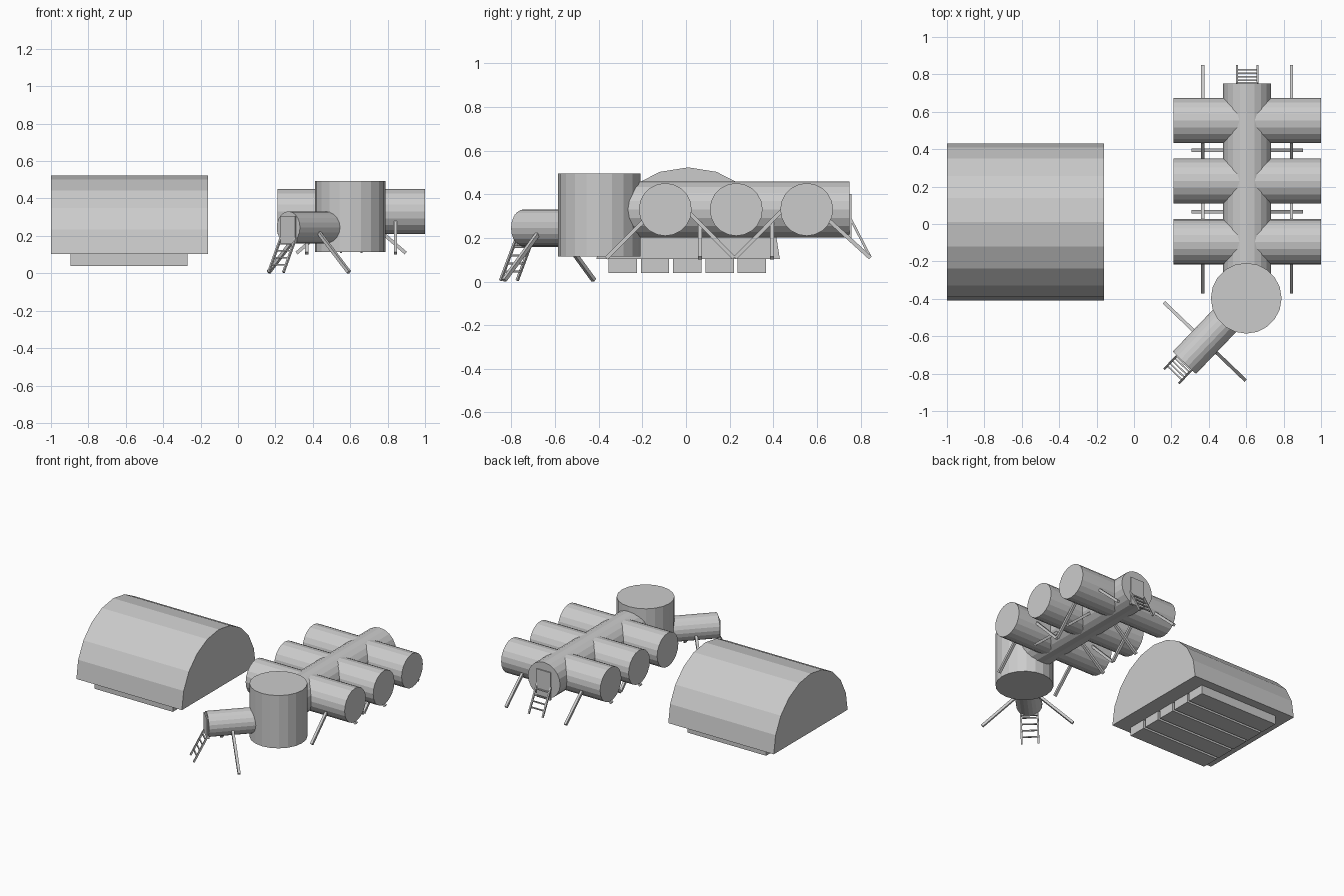
import bpy
import bmesh
import math
from mathutils import Vector

if "Cube" in bpy.data.objects:
    bpy.data.objects.remove(bpy.data.objects["Cube"], do_unlink=True)

GREY = (0.6, 0.6, 0.6, 1.0)
mat = bpy.data.materials.new("plain_grey")
mat.use_nodes = True
mat.diffuse_color = GREY
mat.node_tree.nodes["Principled BSDF"].inputs["Base Color"].default_value = GREY

SIDES = 20


def finish(name, bm):
    bmesh.ops.recalc_face_normals(bm, faces=bm.faces)
    mesh = bpy.data.meshes.new(name)
    bm.to_mesh(mesh)
    bm.free()
    mesh.materials.append(mat)
    obj = bpy.data.objects.new(name, mesh)
    bpy.context.collection.objects.link(obj)
    return obj


def align(obj, a, b):
    obj.location = (a + b) / 2
    obj.rotation_mode = 'QUATERNION'
    obj.rotation_quaternion = (b - a).to_track_quat('Z', 'Y')


def tube(name, a, b, radius):
    a, b = Vector(a), Vector(b)
    bm = bmesh.new()
    bmesh.ops.create_cone(bm, cap_ends=True, segments=SIDES, radius1=radius,
                          radius2=radius, depth=(b - a).length)
    align(finish(name, bm), a, b)


def bar(name, a, b, width=0.018, depth=None):
    a, b = Vector(a), Vector(b)
    bm = bmesh.new()
    bmesh.ops.create_cube(bm, size=1)
    bmesh.ops.scale(bm, verts=bm.verts, vec=(width, depth or width, (b - a).length))
    align(finish(name, bm), a, b)


def box(name, lo, hi):
    lo, hi = Vector(lo), Vector(hi)
    bm = bmesh.new()
    bmesh.ops.create_cube(bm, size=1)
    bmesh.ops.scale(bm, verts=bm.verts, vec=hi - lo)
    finish(name, bm).location = (lo + hi) / 2


def entrance(name, end, out, door_low, door_high, ladder_top):
    """Door plate on a tube end with a sloping ladder below it."""
    end, out = Vector(end), Vector(out).normalized()
    side = Vector((-out.y, out.x, 0))
    up = Vector((0, 0, 1))
    bm = bmesh.new()
    bmesh.ops.create_cube(bm, size=1)
    bmesh.ops.scale(bm, verts=bm.verts, vec=(0.11, 0.016, door_high - door_low))
    door = finish(name + "_door", bm)
    door.location = end + up * (door_low + door_high) / 2
    door.rotation_euler.z = math.atan2(side.y, side.x)
    top = end + up * ladder_top
    foot = top + out * 0.096 - up * 0.185
    for s, label in ((-1, "right"), (1, "left")):
        shift = side * 0.055 * s
        bar(f"{name}_ladder_rail_{label}", top + shift, foot + shift, 0.011)
    for i in range(4):
        mid = top.lerp(foot, 0.18 + 0.2 * i)
        bar(f"{name}_ladder_rung_{i + 1}", mid - side * 0.055, mid + side * 0.055, 0.008)


# Arched hangar: half circle extruded along x
HX0, HX1, HY, HZ, HR = -1.0, -0.16, 0.01, 0.103, 0.42
bm = bmesh.new()
arch = []
for i in range(SIDES // 2 + 1):
    t = math.pi * i / (SIDES // 2)
    arch.append(bm.verts.new((HX0, HY + HR * math.cos(t), HZ + HR * math.sin(t))))
face = bm.faces.new(arch)
grown = bmesh.ops.extrude_face_region(bm, geom=[face])["geom"]
bmesh.ops.translate(bm, vec=(HX1 - HX0, 0, 0),
                    verts=[g for g in grown if isinstance(g, bmesh.types.BMVert)])
if not face.is_valid or all(f != face for f in bm.faces):
    bm.faces.new(arch)
finish("hangar", bm)

# Five support slabs below the hangar
for i in range(5):
    y = -0.29 + 0.148 * i
    box(f"hangar_slab_{i + 1}", (-0.895, y - 0.065, 0.04), (-0.27, y + 0.065, HZ + 0.005))

# Spine tube, cross modules and upright hub
CX, CZ = 0.605, 0.33
tube("spine_tube", (CX, -0.35, CZ), (CX, 0.75, CZ), 0.128)
for i, y in enumerate((-0.095, 0.23, 0.553)):
    tube(f"cross_module_{i + 1}", (0.212, y, CZ), (1.0, y, CZ), 0.121)
tube("hub", (0.6, -0.397, 0.114), (0.6, -0.397, 0.494), 0.189)

# Airlock tube leaving the hub at an angle
AIR = Vector((-0.69, -0.72, 0)).normalized()
HUB = Vector((0.6, -0.397, 0))
air_end = HUB + AIR * 0.478
tube("airlock_tube", HUB + AIR * 0.1 + Vector((0, 0, 0.245)),
     air_end + Vector((0, 0, 0.245)), 0.086)

# Legs: along y under the outer modules, along x beside the spine
for s, label in ((-1, "right"), (1, "left")):
    x = CX + s * 0.237
    for i, (y0, y1) in enumerate(((-0.14, -0.365), (0.0, 0.22), (0.445, 0.225), (0.6, 0.845))):
        bar(f"module_leg_{label}_{i + 1}", (x, y0, CZ), (x, y1, 0.108))
    for i, y in enumerate((0.065, 0.395)):
        bar(f"spine_leg_{label}_{i + 1}", (CX + s * 0.08, y, 0.29), (CX + s * 0.292, y, 0.108))

# Airlock legs
across = Vector((-AIR.y, AIR.x, 0))
mid = HUB + AIR * 0.32
for s, label in ((-1, "right"), (1, "left")):
    bar(f"airlock_leg_{label}", mid + across * s * 0.04 + Vector((0, 0, 0.25)),
        mid + across * s * 0.297 + Vector((0, 0, 0.006)))

# Entrances
entrance("rear", (CX, 0.75, 0), (0, 1, 0), 0.2, 0.4, 0.295)
entrance("airlock", air_end, AIR, 0.163, 0.307, 0.19)
